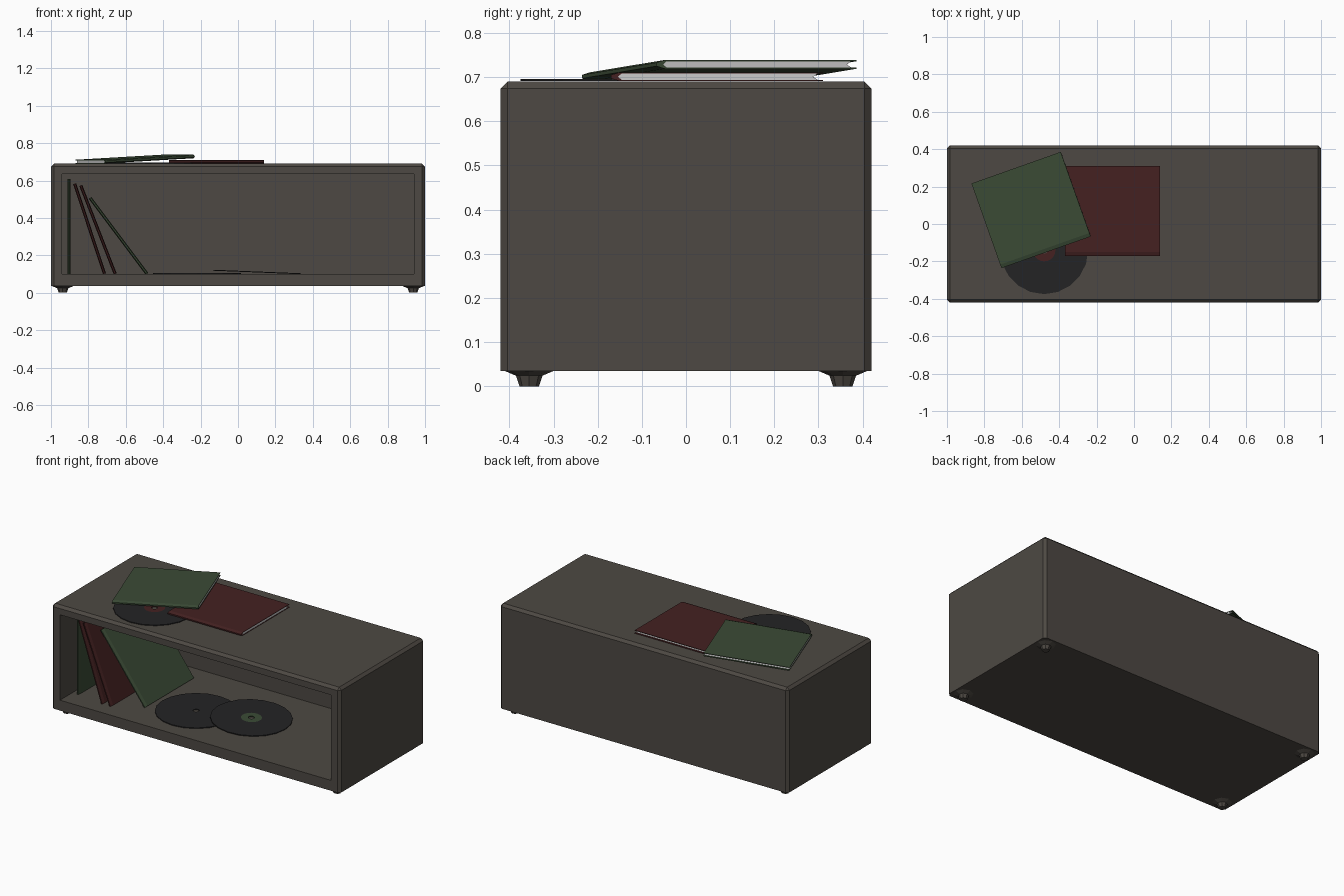
import bpy
import bmesh
from math import atan2, hypot, radians, pi
from mathutils import Matrix, Vector

cube = bpy.data.objects.get("Cube")
if cube:
    bpy.data.objects.remove(cube, do_unlink=True)


def material(name, rgb):
    mat = bpy.data.materials.new(name)
    mat.use_nodes = True
    mat.diffuse_color = (*rgb, 1)
    bsdf = mat.node_tree.nodes["Principled BSDF"]
    bsdf.inputs["Base Color"].default_value = (*rgb, 1)
    bsdf.inputs["Roughness"].default_value = 0.8
    return mat


WOOD = material("dark wood", (0.075, 0.066, 0.056))
GREEN = material("sleeve green", (0.043, 0.07, 0.036))
RED = material("sleeve red", (0.058, 0.015, 0.015))
VINYL = material("vinyl black", (0.017, 0.017, 0.018))
PAPER = material("paper white", (0.6, 0.6, 0.6))


def finish(name, bm, mats, matrix=None):
    bmesh.ops.recalc_face_normals(bm, faces=bm.faces)
    mesh = bpy.data.meshes.new(name)
    bm.to_mesh(mesh)
    bm.free()
    for mat in mats:
        mesh.materials.append(mat)
    obj = bpy.data.objects.new(name, mesh)
    bpy.context.collection.objects.link(obj)
    if matrix:
        obj.matrix_world = matrix
    return obj


def lathe(profile, sides, closed):
    """Turn an (r, z) profile about the z axis."""
    bm = bmesh.new()
    verts = [bm.verts.new((r, 0, z)) for r, z in profile]
    pairs = list(zip(verts, verts[1:]))
    if closed:
        pairs.append((verts[-1], verts[0]))
    edges = [bm.edges.new(p) for p in pairs]
    bmesh.ops.spin(bm, geom=verts + edges, axis=(0, 0, 1), cent=(0, 0, 0),
                   steps=sides, angle=2 * pi, use_merge=True)
    bmesh.ops.remove_doubles(bm, verts=bm.verts, dist=0.0005)
    return bm


def extrude_profile(points, length):
    """Extrude a (y, z) outline along x, centred."""
    bm = bmesh.new()
    face = bm.faces.new([bm.verts.new((-length / 2, y, z)) for y, z in points])
    new = bmesh.ops.extrude_face_region(bm, geom=[face])["geom"]
    moved = [v for v in new if isinstance(v, bmesh.types.BMVert)]
    bmesh.ops.translate(bm, verts=moved, vec=(length, 0, 0))
    return bm


# Cabinet: chamfered box, open at the front
bm = bmesh.new()
bmesh.ops.create_cube(bm, size=1, matrix=Matrix.Translation((0, 0, 0.3625))
                      @ Matrix.Diagonal((2, 0.84, 0.655, 1)))
chamfered = [e for e in bm.edges if max(v.co.z for v in e.verts) > 0.5]
bmesh.ops.bevel(bm, geom=chamfered, offset=0.016, segments=1, affect='EDGES')
front = min(bm.faces, key=lambda f: f.calc_center_median().y)
bmesh.ops.inset_region(bm, faces=[front], thickness=0.03)
for v in front.verts:
    v.co.x = 0.94 if v.co.x > 0 else -0.94
    v.co.z = 0.635 if v.co.z > 0.36 else 0.1
inner = bmesh.ops.extrude_discrete_faces(bm, faces=[front])["faces"][0]
for v in inner.verts:
    v.co.y = 0.37
finish("cabinet", bm, [WOOD])

# Feet: turned and flared into the cabinet base
for side, sx in (("right", -1), ("left", 1)):
    for end, sy in (("front", -1), ("back", 1)):
        bm = lathe([(0, 0), (0.022, 0), (0.03, 0.024), (0.058, 0.036), (0, 0.036)], 8, False)
        finish(f"{end}_{side}_foot", bm, [WOOD],
               Matrix.Translation((0.937 * sx, 0.355 * sy, 0)))


# Records: thin discs with a coloured label ring and a centre hole
def record(name, label, location, tilt=0):
    half = 0.0025
    hole, rim, outer = 0.018, 0.06, 0.235
    bm = lathe([(hole, -half), (rim, -half), (outer, -half),
                (outer, half), (rim, half), (hole, half)], 20, True)
    for f in bm.faces:
        f.material_index = int(f.calc_center_median().xy.length < rim)
    finish(name, bm, [VINYL, label],
           Matrix.Translation(location) @ Matrix.Rotation(tilt, 4, 'Y'))


record("top_record", RED, (-0.48, -0.14, 0.6935))
record("inner_record", VINYL, (-0.22, -0.1, 0.1035))
record("leaning_record", GREEN, (0.1, -0.01, 0.111), 0.04)


# Sleeves: folded cover with a pointed spine at -y, and paper inside
def sleeve(name, colour, matrix, thick=0.02):
    h, w, skin = thick / 2, 0.24, 0.003
    cover = extrude_profile([(w, h), (0.02 - w, h), (-w, h * 0.4), (-w, -h * 0.4),
                             (0.02 - w, -h), (w, -h), (w, skin - h),
                             (0.024 - w, skin - h), (0.016 - w, 0),
                             (0.024 - w, h - skin), (w, h - skin)], 0.507)
    finish(name + "_cover", cover, [colour], matrix)
    t = h - skin
    paper = extrude_profile([(w - 0.012, t), (w - 0.022, 0), (w - 0.012, -t),
                             (0.024 - w, -t), (0.016 - w, 0), (0.024 - w, t)], 0.503)
    finish(name + "_paper", paper, [PAPER], matrix)


sleeve("flat_red_sleeve", RED, Matrix.Translation((-0.115, 0.07, 0.701)))
sleeve("tilted_green_sleeve", GREEN,
       Matrix.Translation((-0.55, 0.075, 0.715))
       @ Matrix.Rotation(radians(19.5), 4, 'Z') @ Matrix.Rotation(-0.055, 4, 'Y'))

# Standing sleeves: colour, bottom x, top x, top z, centre y
standing = [("upright_green_sleeve", GREEN, -0.903, -0.903, 0.605, -0.06),
            ("first_leaning_red_sleeve", RED, -0.714, -0.873, 0.582, -0.09),
            ("second_leaning_red_sleeve", RED, -0.657, -0.84, 0.572, -0.09),
            ("leaning_green_sleeve", GREEN, -0.487, -0.79, 0.506, 0.01)]
for name, colour, x0, x1, z1, y in standing:
    z0 = 0.102
    lean = atan2(z1 - z0, x1 - x0)
    sleeve(name, colour, Matrix.Translation(((x0 + x1) / 2, y, (z0 + z1) / 2))
           @ Matrix.Rotation(-lean, 4, 'Y'), 0.017)
